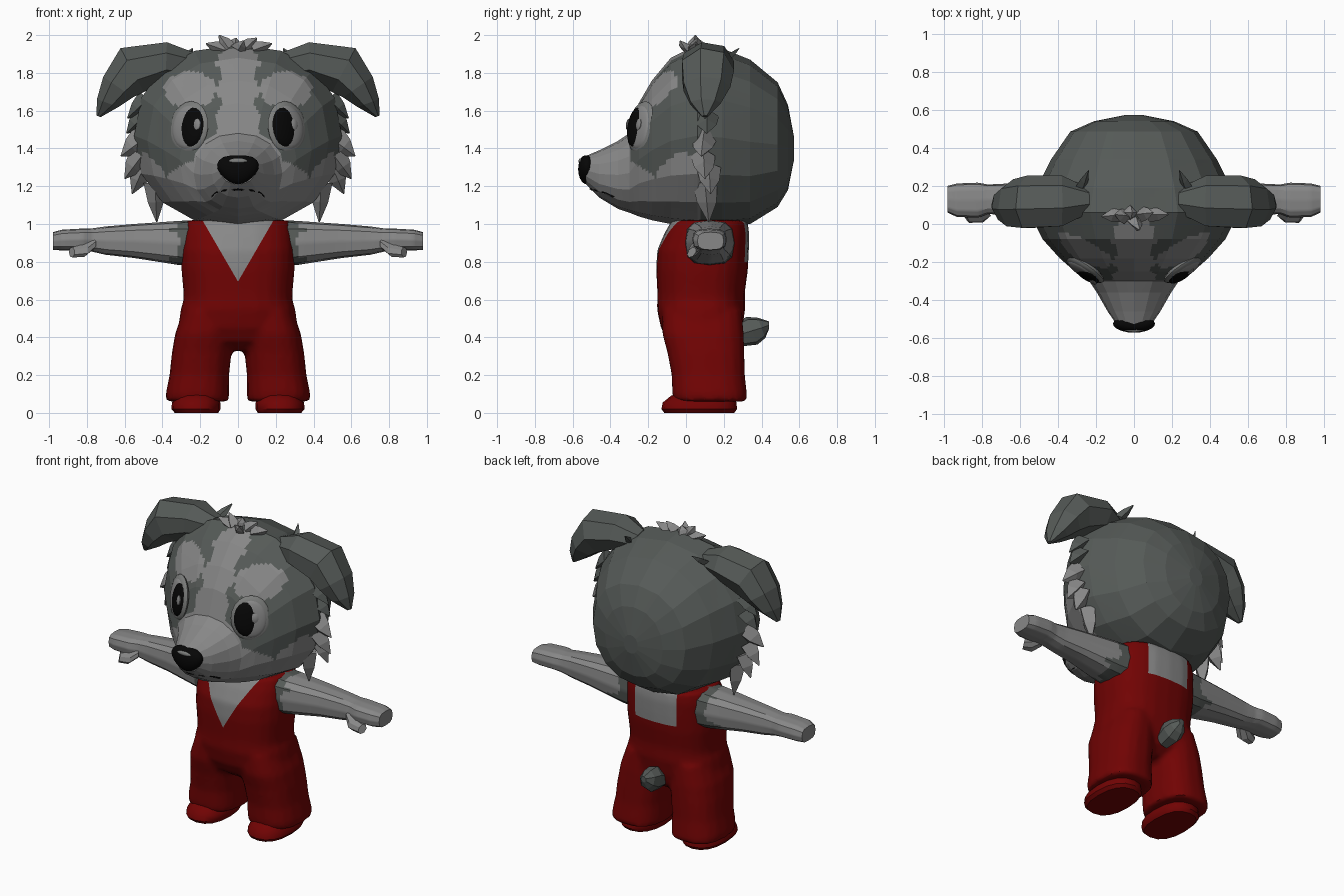
import bpy, bmesh, math
from mathutils import Vector, Matrix

if "Cube" in bpy.data.objects:
    bpy.data.objects.remove(bpy.data.objects["Cube"])


def material(name, r, g, b):
    m = bpy.data.materials.new(name)
    m.diffuse_color = (r, g, b, 1)
    m.use_nodes = True
    m.node_tree.nodes["Principled BSDF"].inputs["Base Color"].default_value = m.diffuse_color
    return m


DARK = material("dark_grey_fur", 0.092, 0.103, 0.097)
LIGHT = material("light_grey_fur", 0.245, 0.245, 0.245)
RED = material("red_cloth", 0.165, 0.001, 0.001)
BLACK = material("black", 0.002, 0.002, 0.002)
MID = material("eyelid_grey", 0.20, 0.205, 0.20)


def finish(name, bm, mats, rule=None, angle=None):
    bmesh.ops.recalc_face_normals(bm, faces=bm.faces)
    if rule:
        for f in bm.faces:
            f.material_index = int(rule(f.calc_center_median()))
    me = bpy.data.meshes.new(name)
    bm.to_mesh(me)
    bm.free()
    for m in mats:
        me.materials.append(m)
    ob = bpy.data.objects.new(name, me)
    bpy.context.collection.objects.link(ob)
    bpy.ops.object.select_all(action='DESELECT')
    ob.select_set(True)
    bpy.context.view_layer.objects.active = ob
    if angle:
        bpy.ops.object.shade_smooth_by_angle(angle=math.radians(angle))
    return ob


def power(v, p):
    return math.copysign(abs(v) ** (2 / p), v)


def loft(rings, n, s=1, p=2.0, bm=None):
    """Skin a list of (centre, u, v) elliptical rings; s=-1 mirrors in x."""
    bm = bm or bmesh.new()
    rows = []
    for c, u, v in rings:
        c, u, v = Vector(c), Vector(u), Vector(v)
        row = []
        for i in range(n):
            a = 2 * math.pi * i / n
            q = c + u * power(math.cos(a), p) + v * power(math.sin(a), p)
            row.append(bm.verts.new((q.x * s, q.y, q.z)))
        rows.append(row)
    for a, b in zip(rows, rows[1:]):
        for i in range(n):
            j = (i + 1) % n
            bm.faces.new((a[i], a[j], b[j], b[i]))
    bm.faces.new(rows[0])
    bm.faces.new(rows[-1])
    return bm


def blob(name, c, u, v, w, mat, n=20):
    """Ellipsoid with three axis vectors."""
    bm = bmesh.new()
    bmesh.ops.create_uvsphere(bm, u_segments=n, v_segments=n // 2, radius=1)
    m = Matrix((u, v, w)).transposed().to_4x4()
    m.translation = Vector(c)
    bm.transform(m)
    return finish(name, bm, [mat], angle=40)


def tuft(name, base, tip, w, d, mat, s=1):
    """Flat pointed lock of fur, wide in the x-z plane."""
    b, t = Vector(base), Vector(tip)
    y = Vector((0, 1, 0))
    side = (t - b).cross(y).normalized()
    finish(name, loft([(b, side * w, y * d), (b.lerp(t, .5), side * w * .7, y * d * .8),
                       (t, side * .003, y * .003)], 4, s), [mat])


# Head and muzzle: rings from back to front as (y, bottom, top, half width)
head = [(.572, 1.34, 1.46, .05), (.54, 1.18, 1.63, .21), (.485, 1.09, 1.75, .335),
        (.34, 1.0, 1.87, .435), (.19, .985, 1.93, .51), (.06, .985, 1.95, .55),
        (-.08, 1.0, 1.88, .48), (-.18, 1.02, 1.76, .39), (-.25, 1.04, 1.64, .31),
        (-.30, 1.06, 1.48, .235), (-.36, 1.08, 1.44, .195), (-.46, 1.14, 1.39, .138),
        (-.53, 1.21, 1.36, .09)]
bm = loft([((0, y, (b + t) / 2), (w, 0, 0), (0, 0, (t - b) / 2)) for y, b, t, w in head], 16, p=2.2)
bmesh.ops.subdivide_edges(bm, edges=bm.edges[:], cuts=7, use_grid_fill=True)


def face_marking(c):
    x = abs(c.x)
    if c.y < -.295:
        return True
    if c.y > .08:
        return False
    wave = .012 * math.sin(c.z * 45)
    blaze = x < .1 + wave + max(0, 1.62 - c.z) * .2 and c.y < .02
    brow = ((x - .255) / .14) ** 2 + ((c.z - 1.72 - wave) / .095) ** 2 < 1
    line = 1.48 - x * .6 if x < .38 else 1.252 + min(.13, (x - .38) * 1.3)
    return blaze or (brow and c.y < -.05) or c.z < line + wave


finish("head", bm, [DARK, LIGHT], face_marking)

# Nose, tapering downward, with a soft shine
nose = blob("nose", (0, -.525, 1.29), (.105, 0, 0), (0, .046, 0), (0, 0, .08), BLACK, 20)
for v in nose.data.vertices:
    v.co.x *= 1.02 + (v.co.z - 1.29) * 3.5
    v.co.z = min(v.co.z, 1.362)
blob("nose_shine", (0, -.556, 1.333), (.05, 0, 0), (0, .012, .006), (0, -.006, .014), MID, 12)

for s, side in ((1, "left"), (-1, "right")):
    # Eye: lid, white, pupil and highlight, turned outward and nearly flush
    nrm = Vector((.55 * s, -.82, .16)).normalized()
    u = Vector((.82 * s, .55, 0)).normalized()
    v = nrm.cross(u).normalized()
    if v.z < 0:
        v = -v
    c = Vector((.260 * s, -.235, 1.51))
    blob(side + "_eyelid", c, u * .122, v * .142, nrm * .032, MID)
    blob(side + "_eye_white", c + nrm * .012, u * .097, v * .12, nrm * .026, LIGHT)
    pc = c - u * .026 + nrm * .016
    blob(side + "_pupil", pc, u * .077, v * .108, nrm * .027, BLACK)
    blob(side + "_eye_highlight", pc + u * .048 * s + v * .012 + nrm * .019,
         u * .024, v * .032, nrm * .009, LIGHT, 10)

    # Mouth line
    pts = [(0, -.50, 1.185), (.08, -.472, 1.18), (.12, -.43, 1.17), (.138, -.385, 1.148)]
    finish(side + "_mouth_line", loft([(q, (.006, .012, 0), (0, 0, .008)) for q in pts], 4, s), [BLACK])

    # Folded ear: (x, y, z, direction of thickness, thickness, half width in y)
    ear = [(.24, .12, 1.84, 95, .07, .07), (.38, .115, 1.86, 92, .105, .14),
           (.56, .11, 1.815, 62, .135, .145), (.635, .105, 1.725, 35, .098, .13),
           (.69, .10, 1.64, 20, .062, .085), (.738, .10, 1.57, 20, .012, .018)]
    rings = [((x, y, z), (0, w, 0), (math.cos(math.radians(a)) * t, 0, math.sin(math.radians(a)) * t))
             for x, y, z, a, t, w in ear]
    finish(side + "_ear", loft(rings, 7, s), [DARK])
    tuft(side + "_ear_tuft", (.28, .19, 1.86), (.24, .28, 1.93), .035, .03, DARK, s)

    # Fur locks down the cheek
    for i, (b, t, w, m) in enumerate([
            ((.48, .1, 1.66), (.585, .1, 1.56), .06, DARK),
            ((.50, .11, 1.57), (.59, .11, 1.48), .06, DARK),
            ((.50, .1, 1.45), (.62, .08, 1.36), .08, LIGHT),
            ((.51, .09, 1.36), (.60, .1, 1.24), .07, LIGHT),
            ((.50, .12, 1.30), (.56, .13, 1.16), .065, LIGHT),
            ((.44, .1, 1.22), (.43, .12, 1.01), .06, LIGHT)]):
        tuft(f"{side}_cheek_tuft_{i}", b, t, w, .065, m, s)

    # Arm and hand
    arm = [(.24, .125, .9, .132, .12), (.32, .125, .9, .125, .116), (.55, .13, .91, .095, .09),
           (.70, .13, .912, .08, .075), (.77, .13, .915, .078, .062), (.82, .125, .918, .092, .058),
           (.93, .125, .915, .088, .055), (.98, .13, .91, .07, .047)]
    bm = loft([((x, y, z), (0, a, 0), (0, 0, b)) for x, y, z, a, b in arm], 12, s, 3.0)
    bmesh.ops.subdivide_edges(bm, edges=bm.edges[:], cuts=4, use_grid_fill=True)
    finish(side + "_arm", bm, [LIGHT, DARK],
           lambda c: abs(c.x) < .325 + .02 * math.sin(c.z * 40 + c.y * 25) + .05 * (c.z < .86 and c.y > .1),
           angle=30)
    finish(side + "_thumb", loft([((.77, .07, .895), (.02, .03, 0), (0, 0, .03)),
                                  ((.82, .04, .86), (.03, .03, 0), (0, .01, .035)),
                                  ((.88, .03, .85), (.015, .022, 0), (0, .01, .028))], 7, s), [LIGHT])

    # Shoe
    shoe = [(0, .22, .07, .115, .185), (.02, .222, .07, .13, .2), (.055, .222, .072, .128, .195),
            (.09, .218, .085, .105, .165), (.12, .215, .11, .09, .12)]
    finish(side + "_shoe", loft([((x, y, z), (a, 0, 0), (0, b, 0)) for z, x, y, a, b in shoe],
                                16, s, 2.4), [RED], angle=40)

# Overalls: torso rings (z, y centre, half width, half depth), then two flared legs
torso = [(1.02, .125, .275, .2), (.95, .11, .292, .225), (.86, .09, .3, .243), (.76, .085, .3, .243),
         (.64, .08, .289, .232), (.6, .08, .288, .232), (.55, .08, .303, .234),
         (.45, .082, .317, .215), (.38, .09, .29, .185), (.33, .095, .16, .12)]
leg = [(.54, .155, .085, .135, .212), (.42, .178, .09, .155, .217), (.32, .192, .105, .158, .205),
       (.2, .205, .118, .158, .195), (.1, .215, .125, .168, .199), (.06, .214, .13, .165, .196)]
bm = loft([((0, y, z), (a, 0, 0), (0, b, 0)) for z, y, a, b in torso], 24, p=2.5)
for s in (1, -1):
    loft([((x, y, z), (a, 0, 0), (0, b, 0)) for z, x, y, a, b in leg], 18, s, 2.5, bm)
overalls = finish("overalls", bm, [RED, LIGHT])
# fuse torso and legs into one garment
fuse = overalls.modifiers.new("fuse", 'REMESH')
fuse.mode = 'VOXEL'
fuse.voxel_size = .018
soft = overalls.modifiers.new("soften", 'SMOOTH')
soft.iterations = 2
for m in ("fuse", "soften"):
    bpy.ops.object.modifier_apply(modifier=m)


def skin_showing(c):
    if c.y < .1:
        return abs(c.x) < (c.z - .695) * .58
    return abs(c.x) < .15 and c.z > .8


# cut clean edges for the front V and the square back opening
bm = bmesh.new()
bm.from_mesh(overalls.data)
for co, no in (((0, 0, .695), (1, 0, -.58)), ((0, 0, .695), (1, 0, .58)), ((.15, 0, 0), (1, 0, 0)),
               ((-.15, 0, 0), (1, 0, 0)), ((0, 0, .8), (0, 0, 1)), ((0, .1, 0), (0, 1, 0))):
    bmesh.ops.bisect_plane(bm, geom=bm.verts[:] + bm.edges[:] + bm.faces[:],
                           plane_co=co, plane_no=no)
for f in bm.faces:
    f.material_index = int(skin_showing(f.calc_center_median()))
bm.to_mesh(overalls.data)
bm.free()
bpy.ops.object.select_all(action='DESELECT')
overalls.select_set(True)
bpy.context.view_layer.objects.active = overalls
bpy.ops.object.shade_smooth_by_angle(angle=math.radians(45))

# Neck
finish("neck", loft([((0, .11, .94), (.2, 0, 0), (0, .18, 0)),
                     ((0, .11, 1.06), (.2, 0, 0), (0, .19, 0))], 14), [LIGHT])

# Topknot
for i, (b, t) in enumerate([((-.05, .04, 1.93), (-.10, .05, 2.0)), ((-.02, .06, 1.94), (-.01, .06, 1.985)),
                            ((.04, .05, 1.93), (.10, .06, 1.985)), ((.08, .05, 1.92), (.18, .05, 1.955)),
                            ((-.07, .05, 1.92), (-.17, .04, 1.955)), ((0, .02, 1.92), (.03, -.03, 1.97))]):
    tuft(f"topknot_{i}", b, t, .045, .04, LIGHT)

# Tail
finish("tail", loft([((0, .27, .41), (.05, 0, 0), (0, -.02, .06)), ((0, .35, .435), (.065, 0, 0), (0, -.03, .075)),
                     ((0, .40, .45), (.055, 0, 0), (0, -.02, .055)), ((0, .44, .465), (.02, 0, 0), (0, 0, .02))],
                    7), [DARK])
